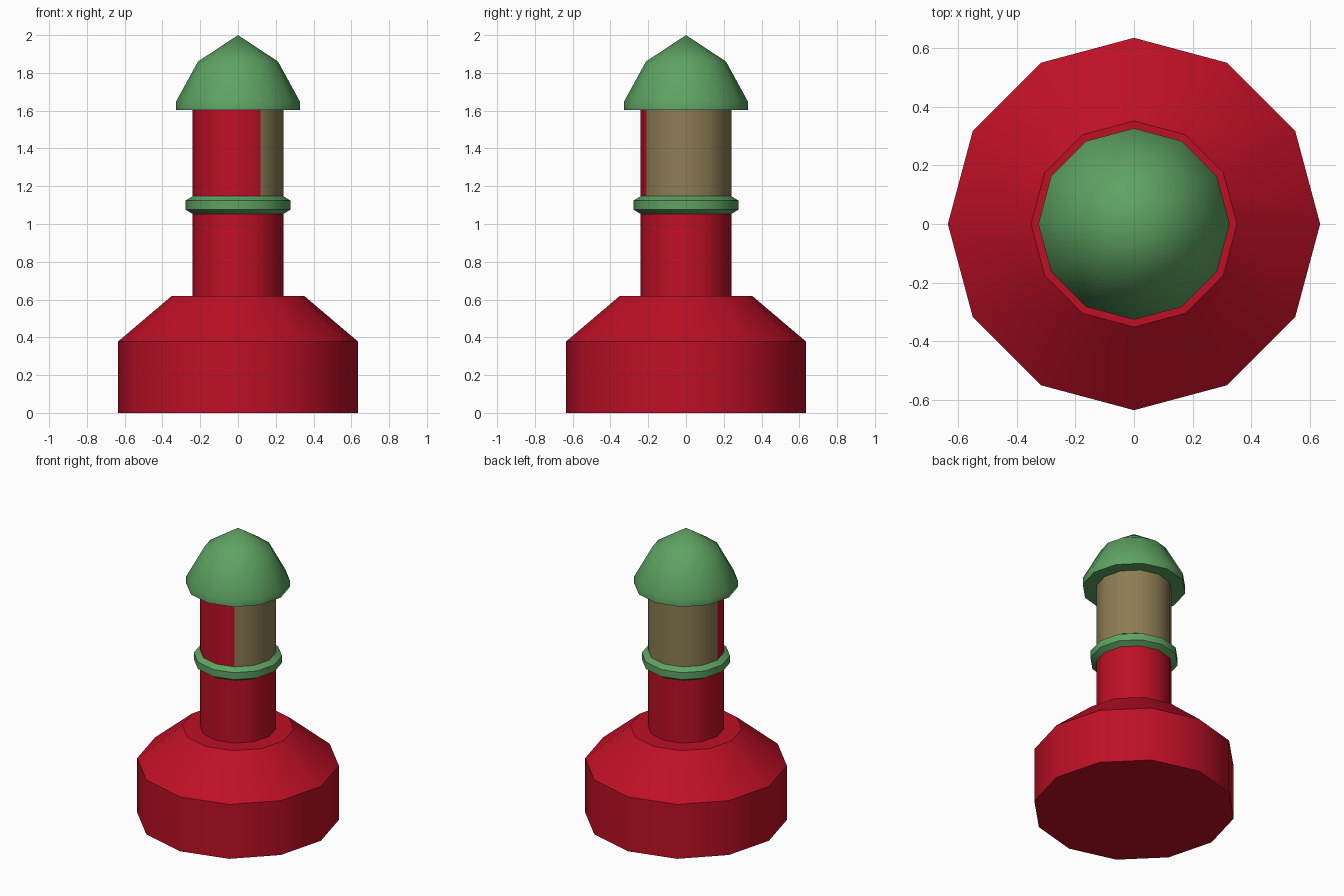
import bpy, bmesh, math

if "Cube" in bpy.data.objects:
    bpy.data.objects.remove(bpy.data.objects["Cube"])

SIDES = 12


def material(name, rgb):
    m = bpy.data.materials.new(name)
    m.diffuse_color = (*rgb, 1)
    m.use_nodes = True
    m.node_tree.nodes["Principled BSDF"].inputs["Base Color"].default_value = m.diffuse_color
    return m


red = material("red", (0.515, 0.005, 0.019))
green = material("green", (0.112, 0.366, 0.122))
tan = material("tan", (0.262, 0.205, 0.089))


def lathe(name, profile, mats, closed=False):
    """Spin (radius, z) points around z; radius 0 makes a single pole point."""
    bm = bmesh.new()
    rings = []
    for r, z in profile:
        if r == 0:
            rings.append([bm.verts.new((0, 0, z))] * SIDES)
        else:
            rings.append([bm.verts.new((r * math.cos(i * math.tau / SIDES),
                                        r * math.sin(i * math.tau / SIDES), z))
                          for i in range(SIDES)])
    pairs = list(zip(rings, rings[1:]))
    if closed:
        pairs.append((rings[-1], rings[0]))
    else:
        for ring in (rings[0], rings[-1]):
            if ring[0] is not ring[1]:
                bm.faces.new(ring)
    for a, b in pairs:
        for i in range(SIDES):
            j = (i + 1) % SIDES
            bm.faces.new(list(dict.fromkeys((a[i], a[j], b[j], b[i]))))
    bmesh.ops.recalc_face_normals(bm, faces=bm.faces)
    mesh = bpy.data.meshes.new(name)
    bm.to_mesh(mesh)
    bm.free()
    for m in mats:
        mesh.materials.append(m)
    obj = bpy.data.objects.new(name, mesh)
    bpy.context.collection.objects.link(obj)
    bpy.ops.object.select_all(action='DESELECT')
    obj.select_set(True)
    bpy.context.view_layer.objects.active = obj
    bpy.ops.object.shade_smooth_by_angle(angle=math.radians(35))
    return obj


# Wide float with sloping shoulder
lathe("float_base", [(0.636, 0), (0.636, 0.377), (0.352, 0.618)], [red])

# Column: lower part red, upper part tan with a red front-left sector
column = lathe("column", [(0.24, 0.6), (0.24, 1.1), (0.24, 1.62)], [red, tan])
for f in column.data.polygons:
    c = f.center
    angle = math.degrees(math.atan2(c.y, c.x)) % 360
    if c.z > 1.1 and not 180 < angle < 300:
        f.material_index = 1

# Collar around the column
lathe("collar", [(0.235 + 0.043 * s, 1.1 + dz) if abs(dz) < 0.04 else (0.235, 1.1 + dz)
                 for s, dz in ((0, -0.05), (1, -0.024), (1, 0.024),
                               (0, 0.05), (-1, 0.024), (-1, -0.024))],
      [green], closed=True)

# Domed cap with short vertical rim
lathe("cap", [(0.327, 1.603), (0.327, 1.65), (0.212, 1.86), (0, 2.0)], [green])
